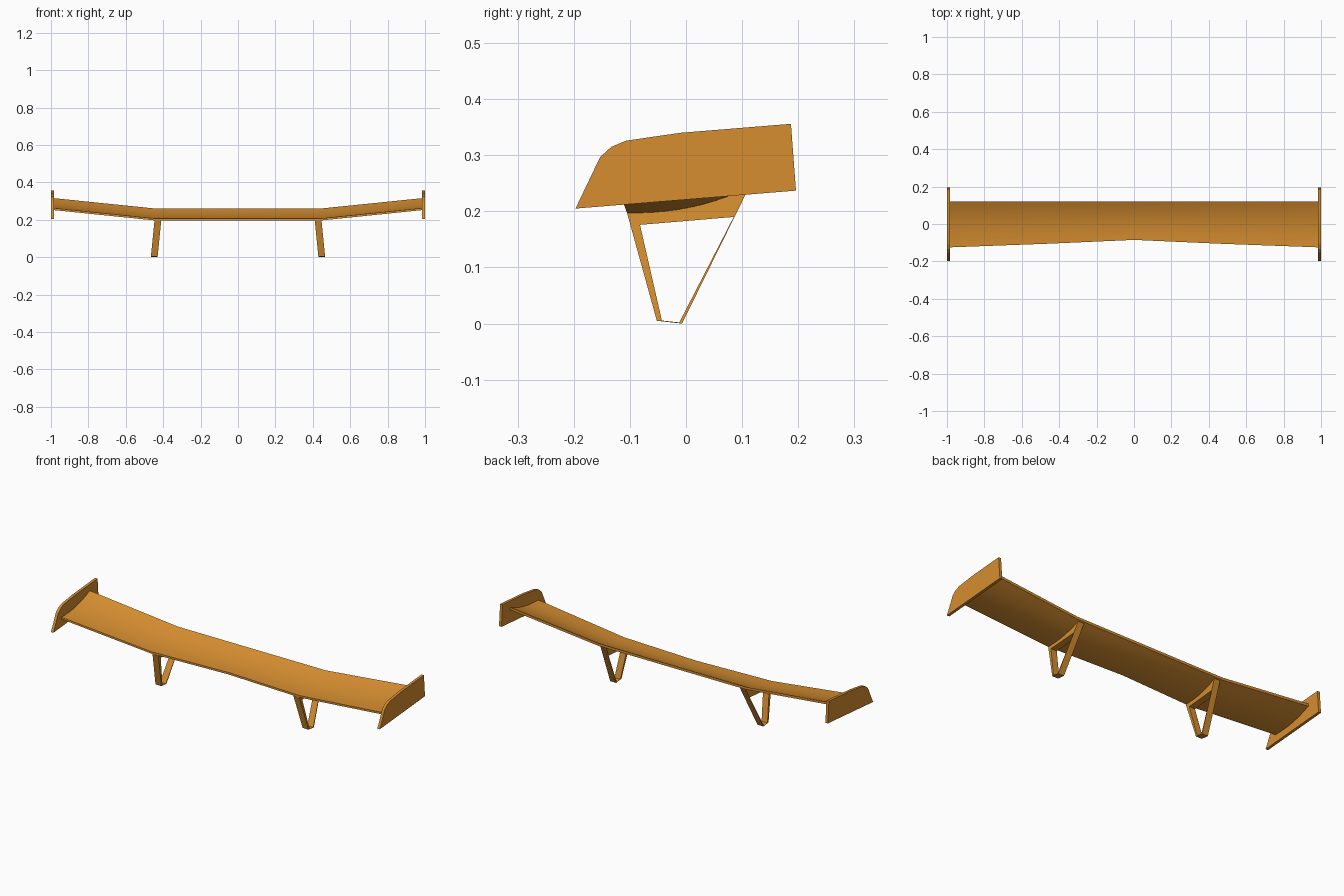
import bpy, bmesh

if "Cube" in bpy.data.objects:
    bpy.data.objects.remove(bpy.data.objects["Cube"])

orange = bpy.data.materials.new("orange")
orange.diffuse_color = (0.67, 0.27, 0.03, 1)
orange.use_nodes = True
orange.node_tree.nodes["Principled BSDF"].inputs["Base Color"].default_value = orange.diffuse_color


def finish(name, bm, smooth=False):
    bmesh.ops.recalc_face_normals(bm, faces=bm.faces)
    mesh = bpy.data.meshes.new(name)
    bm.to_mesh(mesh)
    bm.free()
    mesh.materials.append(orange)
    obj = bpy.data.objects.new(name, mesh)
    bpy.context.collection.objects.link(obj)
    if smooth:
        bpy.ops.object.select_all(action='DESELECT')
        bpy.context.view_layer.objects.active = obj
        obj.select_set(True)
        bpy.ops.object.shade_smooth_by_angle(angle=0.5)
    return obj


def bridge(bm, a, b):
    # quads between two closed rings of equal length
    n = len(a)
    for i in range(n):
        j = (i + 1) % n
        bm.faces.new((a[i], a[j], b[j], b[i]))


# Wing: cambered section lofted through stations (x, leading edge y, lift)
CHORD = 10
TRAIL = 0.12
half = [(0.45, -0.105, 0.0), (0.988, -0.125, 0.055)]
stations = [(-x, y, z) for x, y, z in reversed(half)] + [(0, -0.085, 0)] + half
bm = bmesh.new()
rings = []
for x, lead, lift in stations:
    under, over = [], []
    for i in range(CHORD + 1):
        t = i / CHORD
        y = lead + (TRAIL - lead) * t
        z = 0.197 + lift + 0.05 * t ** 2.3
        under.append((x, y, z))
        over.append((x, y, z + 0.011 + 0.003 * t))
    rings.append([bm.verts.new(p) for p in under + over[::-1]])
for a, b in zip(rings, rings[1:]):
    bridge(bm, a, b)
bm.faces.new(rings[0])
bm.faces.new(rings[-1])
finish("wing", bm, smooth=True)

# End plates and struts, one per side
plate = [(-0.197, 0.205), (-0.153, 0.297), (-0.133, 0.315), (-0.107, 0.326),
         (-0.01, 0.34), (0.187, 0.356), (0.196, 0.237)]
outer = [(-0.105, 0.197), (0.01, 0.208), (0.08, 0.231), (0.113, 0.244),
         (-0.007, 0.0), (-0.052, 0.005)]
inner = [(-0.082, 0.176), (0.01, 0.1837), (0.06, 0.188), (0.085, 0.19),
         (-0.012, 0.002), (-0.043, 0.0055)]

for side, label in ((-1, "left"), (1, "right")):
    bm = bmesh.new()
    a, b = [[bm.verts.new((side * x, y, z)) for y, z in plate] for x in (0.985, 1.0)]
    bridge(bm, a, b)
    bm.faces.new(a)
    bm.faces.new(b)
    finish(label + "_end_plate", bm)

    # Open triangular strut, leaning inward towards the top
    bm = bmesh.new()
    loops = [[bm.verts.new((side * (x - 0.1 * z), y, z)) for y, z in ring]
             for ring in (outer, inner) for x in (0.43, 0.466)]
    o1, o2, i1, i2 = loops
    bridge(bm, o1, o2)
    bridge(bm, i1, i2)
    bridge(bm, o1, i1)
    bridge(bm, o2, i2)
    finish(label + "_strut", bm)
